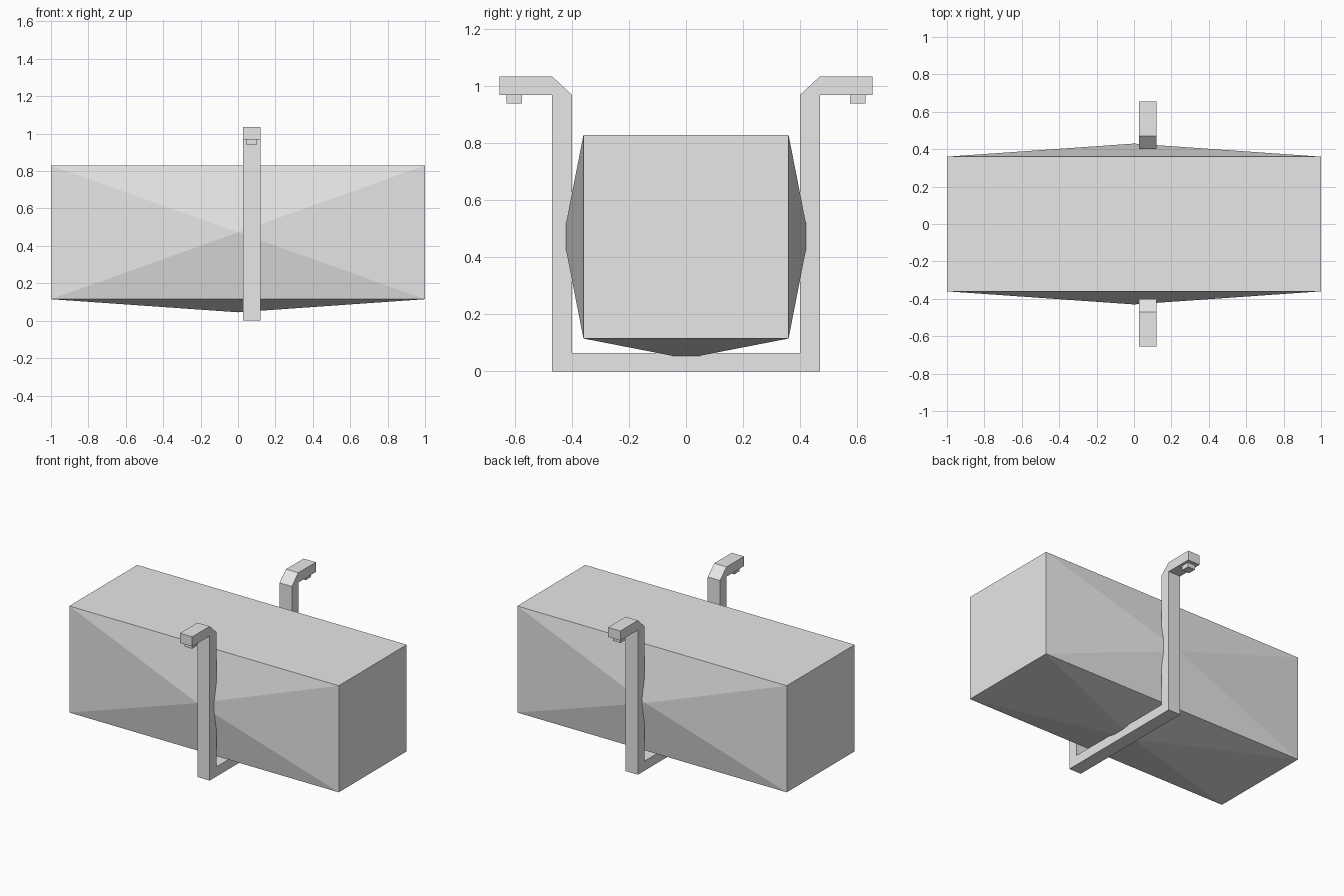
import bpy
import bmesh
from mathutils import Vector

cube = bpy.data.objects.get("Cube")
if cube:
    bpy.data.objects.remove(cube, do_unlink=True)

grey = bpy.data.materials.new("light_grey")
grey.use_nodes = True
grey.diffuse_color = (0.8, 0.8, 0.8, 1)
bsdf = next(n for n in grey.node_tree.nodes if n.type == "BSDF_PRINCIPLED")
bsdf.inputs["Base Color"].default_value = (0.8, 0.8, 0.8, 1)


def finish(name, bm):
    """Turn a bmesh into a flat-shaded grey object."""
    bmesh.ops.recalc_face_normals(bm, faces=bm.faces)
    mesh = bpy.data.meshes.new(name)
    bm.to_mesh(mesh)
    bm.free()
    mesh.materials.append(grey)
    obj = bpy.data.objects.new(name, mesh)
    bpy.context.collection.objects.link(obj)
    return obj


def box(low, high):
    """Axis-aligned box between two corners."""
    low, high = Vector(low), Vector(high)
    bm = bmesh.new()
    bmesh.ops.create_cube(bm, size=1)
    bmesh.ops.scale(bm, vec=high - low, verts=bm.verts)
    bmesh.ops.translate(bm, vec=(low + high) / 2, verts=bm.verts)
    return bm


# Long block whose front, back and underside bulge to a shallow point
bulge = 0.07
bm = box((-1, -0.36, 0.115), (1, 0.36, 0.83))
bm.normal_update()
for face in list(bm.faces):
    normal = face.normal.copy()
    if abs(normal.y) > 0.5 or normal.z < -0.5:
        tip = face.calc_center_median() + normal * bulge
        centre = bmesh.ops.poke(bm, faces=[face])["verts"][0]
        centre.co = tip
finish("block", bm)

# Strap running under the block, up both sides and out into hooked arms
x_min, x_max = 0.028, 0.119
half = [(0.40, 0.065), (0.40, 0.97), (0.47, 1.035), (0.655, 1.035),
        (0.655, 0.97), (0.47, 0.97), (0.47, 0)]
outline = half + [(-y, z) for y, z in reversed(half)]
bm = bmesh.new()
side = bm.faces.new([bm.verts.new((x_min, y, z)) for y, z in outline])
extruded = bmesh.ops.extrude_face_region(bm, geom=[side], use_keep_orig=True)
moved = [v for v in extruded["geom"] if isinstance(v, bmesh.types.BMVert)]
bmesh.ops.translate(bm, vec=(x_max - x_min, 0, 0), verts=moved)
finish("strap", bm)

# Small pads under the arm ends
for name, sign in (("front_pad", -1), ("back_pad", 1)):
    y_low, y_high = sorted((sign * 0.575, sign * 0.63))
    finish(name, box((0.045, y_low, 0.94), (0.1, y_high, 0.972)))
